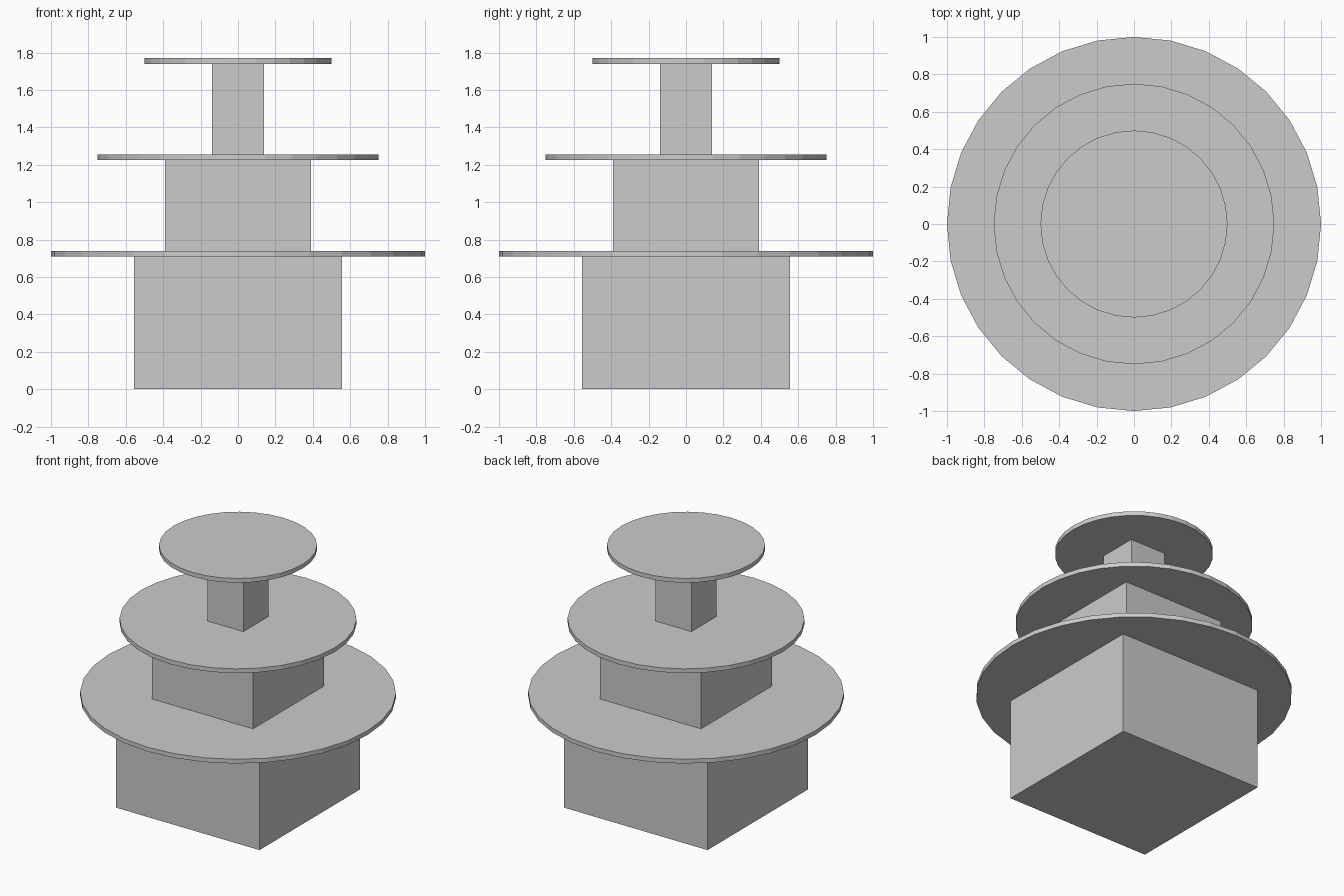
import bpy

default = bpy.data.objects.get("Cube")
if default:
    bpy.data.objects.remove(default, do_unlink=True)

# Single flat grey
grey = bpy.data.materials.new("light_grey")
grey.use_nodes = True
colour = (0.6, 0.6, 0.6, 1)
grey.diffuse_color = colour
grey.node_tree.nodes["Principled BSDF"].inputs["Base Color"].default_value = colour


def finish(name):
    obj = bpy.context.object
    obj.name = name
    obj.data.materials.append(grey)
    return obj


def block(name, half, bottom, top):
    bpy.ops.mesh.primitive_cube_add(size=1, location=(0, 0, (bottom + top) / 2))
    obj = finish(name)
    obj.scale = (2 * half, 2 * half, top - bottom)


def plate(name, radius, bottom):
    bpy.ops.mesh.primitive_cylinder_add(
        vertices=32, radius=radius, depth=THICK, location=(0, 0, bottom + THICK / 2))
    finish(name)


# Square blocks, each topped by a thin round plate
THICK = 0.03
tiers = [
    ("lower", 0.555, 1.0, 0.71),
    ("middle", 0.39, 0.75, 1.225),
    ("upper", 0.138, 0.5, 1.74),
]
floor = 0
for level, half, radius, height in tiers:
    block(level + "_block", half, floor, height)
    plate(level + "_plate", radius, height)
    floor = height + THICK
